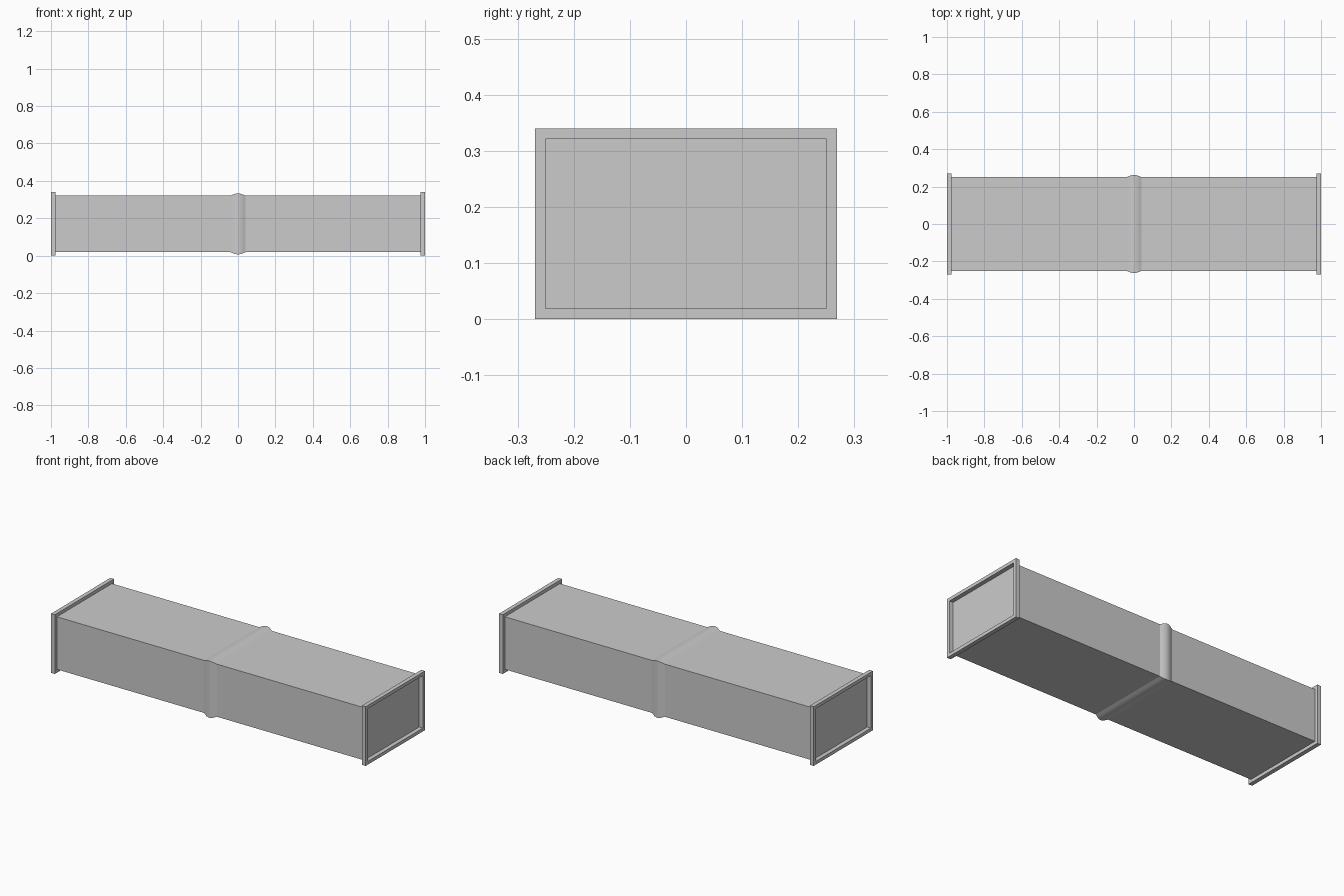
import bpy, bmesh, math

if "Cube" in bpy.data.objects:
    bpy.data.objects.remove(bpy.data.objects["Cube"])

HY, HZ, CZ = 0.25, 0.151, 0.17   # duct half width, half height, centre height
FL = 0.019                       # flange rim width
T = 0.024                        # flange thickness


def loft(name, stations, closed=False):
    """Skin rectangular rings along x; each station is (x, outward offset)."""
    bm = bmesh.new()
    rings = [[bm.verts.new((x, sy * (HY + o), CZ + sz * (HZ + o)))
              for sy, sz in ((-1, -1), (1, -1), (1, 1), (-1, 1))]
             for x, o in stations]
    pairs = list(zip(rings, rings[1:]))
    if closed:
        pairs.append((rings[-1], rings[0]))
    else:
        bm.faces.new(rings[0])
        bm.faces.new(rings[-1])
    for a, b in pairs:
        for i in range(4):
            j = (i + 1) % 4
            bm.faces.new((a[i], a[j], b[j], b[i]))
    bmesh.ops.recalc_face_normals(bm, faces=bm.faces)
    me = bpy.data.meshes.new(name)
    bm.to_mesh(me)
    bm.free()
    ob = bpy.data.objects.new(name, me)
    bpy.context.collection.objects.link(ob)
    return ob


# Duct body with a rounded stiffening bead around the middle
W, H, N = 0.04, 0.012, 14
bead = [(W * t, H * math.cos(t * math.pi / 2))
        for t in (2 * i / N - 1 for i in range(N + 1))]
body = loft("duct_body", [(T - 1, 0)] + bead + [(1 - T, 0)])
bpy.context.view_layer.objects.active = body
body.select_set(True)
bpy.ops.object.shade_smooth_by_angle(angle=math.radians(15))

# Open rim flanges at both ends
for s, side in ((-1, "left"), (1, "right")):
    loft(f"{side}_flange", [(s * (1 - T), 0), (s * (1 - T), FL),
                            (s, FL), (s, 0)], closed=True)
